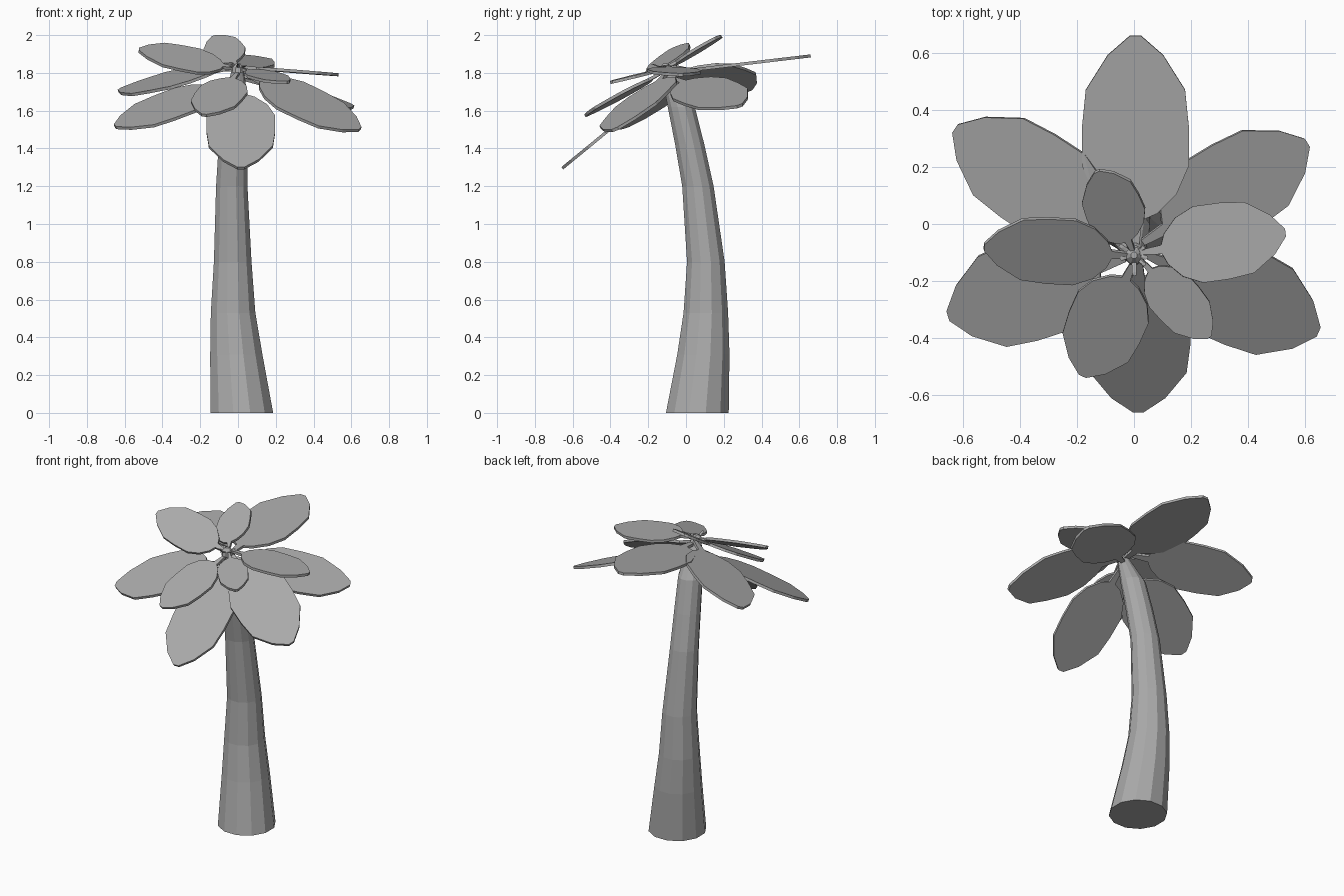
import bpy, bmesh, math, random
from mathutils import Vector

cube = bpy.data.objects.get("Cube")
if cube:
    bpy.data.objects.remove(cube, do_unlink=True)

grey = bpy.data.materials.new("plain_grey")
grey.use_nodes = True
colour = (0.4, 0.4, 0.4, 1)
grey.diffuse_color = colour
grey.node_tree.nodes["Principled BSDF"].inputs["Base Color"].default_value = colour


def finish(name, bm):
    bmesh.ops.recalc_face_normals(bm, faces=bm.faces)
    mesh = bpy.data.meshes.new(name)
    bm.to_mesh(mesh)
    bm.free()
    mesh.materials.append(grey)
    obj = bpy.data.objects.new(name, mesh)
    bpy.context.collection.objects.link(obj)
    return obj


def tube(name, rings, sides):
    """Loft level rings given as (x, y, z, radius)."""
    bm = bmesh.new()
    loops = []
    for x, y, z, r in rings:
        angles = [math.tau * (i + 0.5) / sides for i in range(sides)]
        loops.append([bm.verts.new((x + r * math.cos(a), y + r * math.sin(a), z)) for a in angles])
    for low, high in zip(loops, loops[1:]):
        for i in range(sides):
            j = (i + 1) % sides
            bm.faces.new((low[i], low[j], high[j], high[i]))
    bm.faces.new(loops[0])
    bm.faces.new(loops[-1])
    return finish(name, bm)


# Half outline of a leaf: (distance along the stem, share of half width)
OUTLINE = [(0, 0.06), (0.15, 0.12), (0.18, 0.4), (0.27, 0.77), (0.4, 1),
           (0.58, 1), (0.75, 0.93), (0.91, 0.52), (1, 0.1)]
THICKNESS = 0.016


def leaf(name, base, tip, half, slope):
    """Flat blade from base to tip; slope raises the edge on the left of its direction."""
    base, tip = Vector(base), Vector(tip)
    axis = tip - base
    flat = Vector((axis.x, axis.y)).normalized()
    side = Vector((-flat.y, flat.x, slope))
    bm = bmesh.new()
    rows = []
    for t, w in OUTLINE:
        mid = base + axis * t
        rows.append([bm.verts.new(mid + side * half * w * s) for s in (-1, 0, 1)])
    for a, b in zip(rows, rows[1:]):
        for i in range(2):
            bm.faces.new((a[i], b[i], b[i + 1], a[i + 1]))
    obj = finish(name, bm)
    solid = obj.modifiers.new("thickness", "SOLIDIFY")
    solid.thickness = THICKNESS
    solid.offset = 0
    return obj


# Curved tapering trunk
tube("trunk", [(0.02, 0.06, 0, 0.172), (-0.009, 0.092, 0.31, 0.143),
               (-0.026, 0.105, 0.53, 0.122), (-0.028, 0.105, 0.8, 0.103),
               (-0.033, 0.063, 1.2, 0.086), (-0.025, 0.02, 1.42, 0.08),
               (-0.015, -0.025, 1.62, 0.074), (-0.005, -0.08, 1.76, 0.045),
               (0, -0.105, 1.83, 0.03)], 12)

# Lower crown of large leaves
leaf("back_leaf", (0.005, -0.1, 1.8), (0.005, 0.66, 1.89), 0.187, 0)
leaf("front_leaf", (0.015, -0.1, 1.75), (0.015, -0.655, 1.295), 0.182, 0)
leaf("front_left_leaf", (0.03, -0.1, 1.8), (0.645, -0.375, 1.5), 0.175, 0.38)
leaf("front_right_leaf", (-0.03, -0.12, 1.75), (-0.65, -0.32, 1.515), 0.178, -0.33)
leaf("back_right_leaf", (-0.02, -0.06, 1.83), (-0.625, 0.335, 1.71), 0.172, -0.35)
leaf("back_left_leaf", (0.02, -0.07, 1.77), (0.605, 0.285, 1.625), 0.165, 0.33)

# Upper crown of smaller leaves
leaf("upper_left_leaf", (0.02, -0.1, 1.83), (0.53, -0.03, 1.79), 0.135, 0)
leaf("upper_right_leaf", (0, -0.11, 1.82), (-0.525, -0.08, 1.92), 0.113, -0.55)
leaf("upper_back_leaf", (0, -0.1, 1.83), (-0.13, 0.185, 1.99), 0.1, -0.35)
leaf("upper_front_left_leaf", (0.02, -0.12, 1.82), (0.265, -0.395, 1.75), 0.088, 0.14)
leaf("upper_front_right_leaf", (0, -0.13, 1.8), (-0.18, -0.53, 1.575), 0.135, -0.13)

# Small bud and stub stems in the heart of the crown
tube("bud", [(0, -0.11, 1.8, 0.035), (0, -0.11, 1.83, 0.03), (0, -0.11, 1.85, 0.012)], 8)
random.seed(4)
for i in range(7):
    a = math.tau * i / 7 + random.uniform(-0.3, 0.3)
    reach = random.uniform(0.04, 0.07)
    rise = random.uniform(0.01, 0.03)
    tube("stub_stem", [(0, -0.11, 1.82, 0.01),
                       (reach * math.cos(a), -0.11 + reach * math.sin(a), 1.82 + rise, 0.008)], 5)
